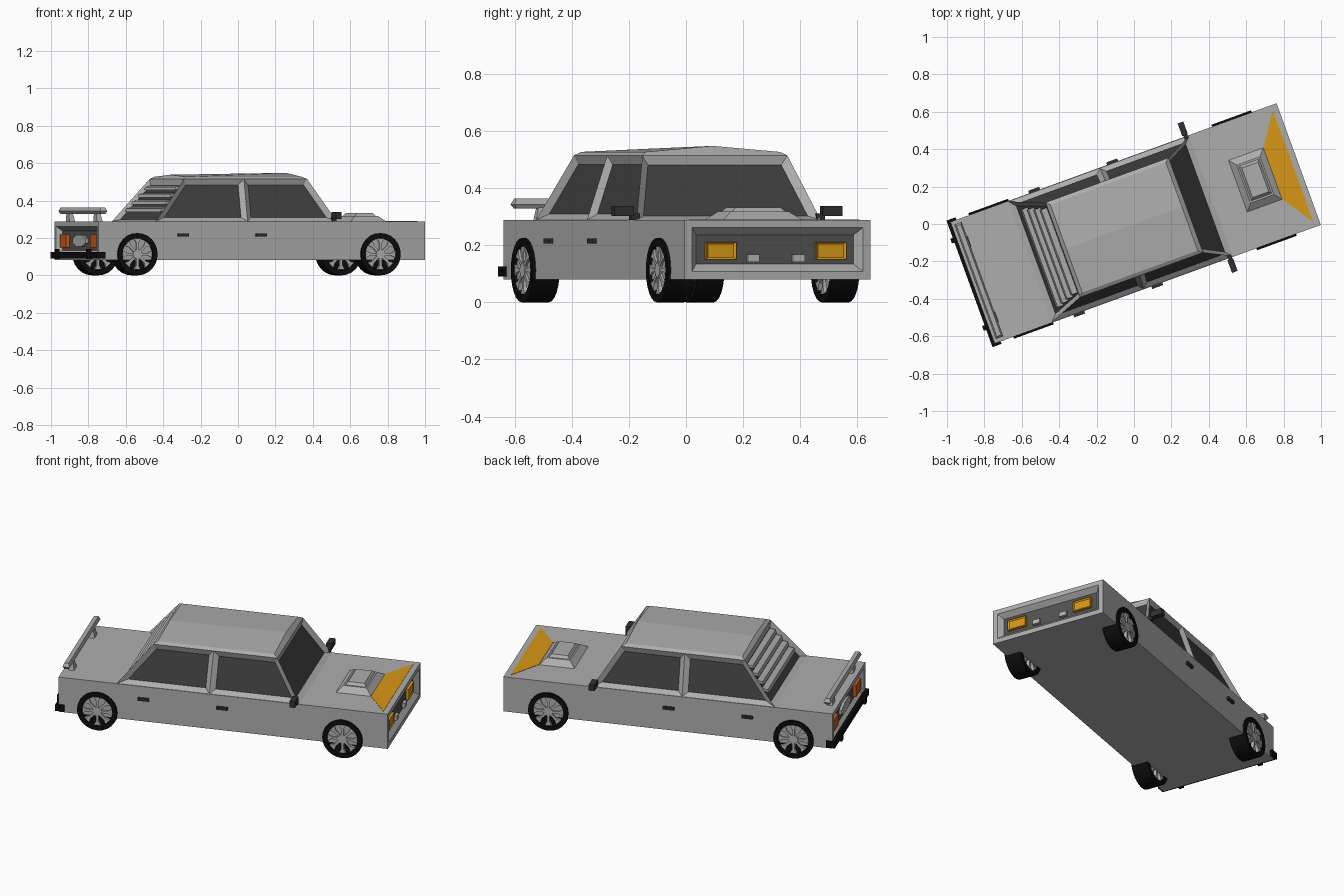
import bpy, bmesh, math
from mathutils import Matrix, Vector

if "Cube" in bpy.data.objects:
    bpy.data.objects.remove(bpy.data.objects["Cube"])

# The car is modelled along local X (nose at +X), then everything is turned 20 degrees.
TURN = Matrix.Rotation(math.radians(20), 4, 'Z')

def material(name, r, g, b):
    m = bpy.data.materials.new(name)
    m.diffuse_color = (r, g, b, 1)
    m.use_nodes = True
    m.node_tree.nodes["Principled BSDF"].inputs["Base Color"].default_value = m.diffuse_color
    return m

BODY = material("body grey", .42, .42, .42)
GLASS = material("dark glass", .05, .05, .05)
DARK = material("dark plastic", .03, .03, .03)
GRILLE = material("grille grey", .085, .085, .085)
RUBBER = material("black rubber", .004, .004, .004)
ORANGE = material("amber", .68, .31, .008)
TAIL = material("tail light orange", .62, .1, .01)
METAL = material("pale metal", .45, .45, .45)

def finish(name, bm, *mats):
    bm.transform(TURN)
    me = bpy.data.meshes.new(name)
    bm.to_mesh(me)
    bm.free()
    for m in mats:
        me.materials.append(m)
    ob = bpy.data.objects.new(name, me)
    bpy.context.collection.objects.link(ob)
    return ob

def loft(rings):
    """Skin a list of equal-length point rings, with end caps."""
    bm = bmesh.new()
    vs = [[bm.verts.new(p) for p in r] for r in rings]
    n = len(vs[0])
    for a, b in zip(vs, vs[1:]):
        for i in range(n):
            j = (i + 1) % n
            bm.faces.new((a[i], a[j], b[j], b[i]))
    bm.faces.new(vs[0][::-1])
    bm.faces.new(vs[-1])
    bmesh.ops.recalc_face_normals(bm, faces=bm.faces)
    bm.normal_update()
    return bm

def stack(levels):
    """Levels of (cx, cy, half_x, half_y, z)."""
    return loft([[(x - a, y - b, z), (x + a, y - b, z), (x + a, y + b, z), (x - a, y + b, z)]
                 for x, y, a, b, z in levels])

def box(name, x0, x1, y0, y1, z0, z1, mat):
    c = ((x0 + x1) / 2, (y0 + y1) / 2, (x1 - x0) / 2, (y1 - y0) / 2)
    return finish(name, stack([c + (z0,), c + (z1,)]), mat)

def inset(bm, faces, thick, depth):
    bmesh.ops.inset_individual(bm, faces=faces, thickness=thick, depth=depth,
                               use_even_offset=True)
    bm.normal_update()

# Lower body with recessed grille and tail panel
bm = stack([(.009, 0, .928, .346, .081), (.009, 0, .928, .346, .289)])
ends = [f for f in bm.faces if abs(f.normal.x) > .9]
inset(bm, ends, .027, 0)
inset(bm, ends, .026, -.028)
for f in ends:
    f.material_index = 1
finish("lower_body", bm, BODY, GRILLE)

# Cabin: six-point rings with the middle pair at the door pillar
def cabin_ring(x0, xm, x1, v, z):
    return [(x0, -v, z), (xm, -v, z), (x1, -v, z), (x1, v, z), (xm, v, z), (x0, v, z)]

bm = loft([cabin_ring(-.592, -.07, .437, .343, .289),
           cabin_ring(-.405, -.065, .295, .27, .515)])
panes = [f for f in bm.faces if abs(f.normal.z) < .9]
inset(bm, panes, .028, -.02)
for f in panes:
    f.material_index = 1
finish("cabin", bm, BODY, GLASS)

# Roof with a shallow centre ridge
def roof_ring(x0, x1, v, zs, z_back, z_front):
    return [(x0, -v, zs), (x1, -v, zs), (x1, 0, z_front), (x1, v, zs), (x0, v, zs), (x0, 0, z_back)]

bm = loft([roof_ring(-.405, .295, .27, .515, .515, .515),
           roof_ring(-.385, .272, .25, .527, .538, .548)])
bm.faces.ensure_lookup_table()
top = bm.faces[-1]
pts = sorted((v for v in top.verts if abs(v.co.y) < .01), key=lambda v: v.co.x)
bmesh.ops.connect_verts(bm, verts=pts)
finish("roof", bm, BODY)

# Rear window slats
for i in range(4):
    t = .26 + .17 * i
    x, z, v = -.592 + .187 * t, .289 + .226 * t, .343 - .073 * t - .045
    finish("rear_slat", loft([[(x, s, z - .008), (x + .05, s, z + .006),
                               (x + .05, s, z + .018), (x + .008, s, z + .01)]
                              for s in (-v, v)]), BODY)

# Bonnet scoop and painted bonnet panel
finish("bonnet_scoop", stack([(.69, 0, .1, .148, .288), (.69, 0, .066, .108, .318),
                              (.69, 0, .058, .098, .318), (.69, 0, .046, .084, .333)]), BODY)
finish("bonnet_panel", loft([[(.79, -.147, z), (.905, -.318, z), (.905, .318, z), (.79, .147, z)]
                             for z in (.287, .2908)]), ORANGE)

# Rear wing
finish("wing", stack([(-.883, 0, .012, .315, .328), (-.883, 0, .021, .325, .343),
                      (-.883, 0, .012, .315, .363)]), BODY)

# Number plate area and rear bumper
finish("rear_plate", loft([[(x, .1 * math.cos(a) / math.cos(math.pi / 8),
                             .185 + .03 * math.sin(a) / math.cos(math.pi / 8))
                            for a in (math.pi / 8 + k * math.pi / 4 for k in range(8))]
                           for x in (-.885, -.905)]), METAL)
box("rear_bumper", -.936, -.915, -.36, .36, .09, .126, RUBBER)

# Parts repeated on both sides
def wheel(x, s):
    c = Vector((x, s * .307, .113))
    # tyre: drum with dished faces
    bm = bmesh.new()
    bmesh.ops.create_cone(bm, cap_ends=True, segments=24, radius1=.113, radius2=.113, depth=.1,
                          matrix=Matrix.Translation(c) @ Matrix.Rotation(math.pi / 2, 4, 'X'))
    bm.normal_update()
    caps = [f for f in bm.faces if len(f.verts) > 4]
    inset(bm, caps, .026, 0)
    inset(bm, caps, .004, -.02)
    finish("tyre", bm, RUBBER)
    # spokes and hub on both faces
    for d in (-1, 1):
        y0, y1 = c.y + d * .025, c.y + d * .047
        for k in range(8):
            rot = Matrix.Translation((c.x, 0, c.z)) @ Matrix.Rotation(k * math.pi / 4, 4, 'Y')
            bm = loft([[(.015, y, -.007), (.06, y, -.007), (.083, y, -.019),
                        (.083, y, .019), (.06, y, .007), (.015, y, .007)] for y in (y0, y1)])
            bm.transform(rot)
            finish("wheel_spoke", bm, METAL)
        finish("wheel_hub", loft([[(c.x + .026 * math.cos(k * math.pi / 6), y,
                                    c.z + .026 * math.sin(k * math.pi / 6)) for k in range(12)]
                                  for y in (y0, y1 + d * .002)]), METAL)

for s in (-1, 1):
    def side_box(name, x0, x1, ya, yb, z0, z1, mat):
        return box(name, x0, x1, min(s * ya, s * yb), max(s * ya, s * yb), z0, z1, mat)

    for x in (-.70, .683):
        wheel(x, s)
    for x in (-.44, .004):
        side_box("door_handle", x - .031, x + .031, .34, .36, .207, .223, DARK)
    # door mirror on a short arm
    side_box("mirror", .403, .435, .352, .425, .302, .338, DARK)
    side_box("mirror_arm", .41, .43, .33, .362, .288, .312, DARK)
    # headlight with recessed lens
    bm = stack([(.913, s * .205, .011, .056, .15), (.913, s * .205, .011, .056, .212)])
    lens = [f for f in bm.faces if f.normal.x > .9]
    inset(bm, lens, .008, -.006)
    finish("headlight", bm, ORANGE)
    side_box("fog_light", .9, .925, .062, .106, .142, .168, METAL)
    side_box("tail_light", -.91, -.885, .185, .285, .15, .218, TAIL)
    # bumper ends and overriders
    side_box("bumper_end", -.936, -.885, .34, .36, .09, .126, RUBBER)
    side_box("overrider", -.95, -.93, .235, .262, .088, .14, RUBBER)
    finish("wing_support", stack([(-.875, s * .215, .016, .03, .287),
                                  (-.88, s * .215, .011, .018, .335)]), BODY)
